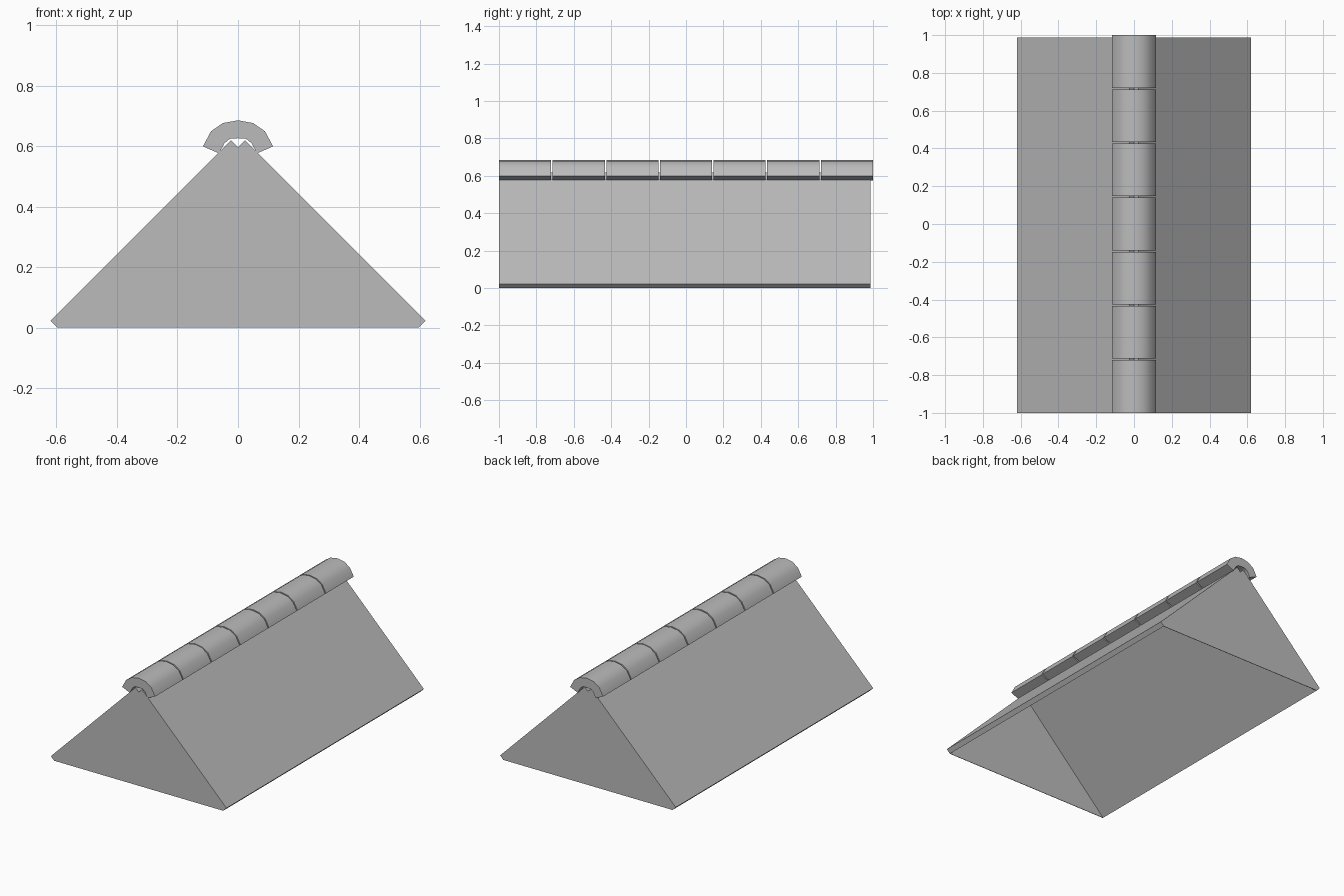
import bpy, math

default = bpy.data.objects.get("Cube")
if default:
    bpy.data.objects.remove(default, do_unlink=True)

grey = bpy.data.materials.new("plain_grey")
grey.use_nodes = True
colour = (0.5, 0.5, 0.5, 1)
grey.diffuse_color = colour
grey.node_tree.nodes["Principled BSDF"].inputs["Base Color"].default_value = colour

FRONT, BACK = -1.0, 0.987


def make(name, verts, faces):
    mesh = bpy.data.meshes.new(name)
    mesh.from_pydata(verts, [], faces)
    mesh.materials.append(grey)
    obj = bpy.data.objects.new(name, mesh)
    bpy.context.collection.objects.link(obj)
    return obj


def extrude(name, profile, y0, y1):
    """Prism along y from a profile listed counter-clockwise seen from the front."""
    n = len(profile)
    verts = [(x, y, z) for y in (y0, y1) for x, z in profile]
    faces = [tuple(range(n)), tuple(reversed(range(n, 2 * n)))]
    faces += [(i, i + n, (i + 1) % n + n, (i + 1) % n) for i in range(n)]
    return make(name, verts, faces)


# Roof slabs: square-ended boards at 45 degrees meeting at their inner edge
rise, t = 0.596, 0.023
slab = [(0, rise), (rise, 0), (rise + t, t), (t, rise + t)]
extrude("roof_slab_left", slab, FRONT, BACK)
extrude("roof_slab_right", [(-x, z) for x, z in reversed(slab)], FRONT, BACK)

# Thin gable walls closing both ends; the underside stays open
gable = [(-rise, 0), (rise, 0), (0, rise)]
extrude("gable_front", gable, FRONT, FRONT + 0.003)
extrude("gable_back", gable, BACK - 0.003, BACK)

# Ridge tiles: a row of thick arched caps with narrow gaps
outer_half = [(0.116, 0.599), (0.089, 0.649), (0.05, 0.676)]
inner_half = [(0.063, 0.576), (0.045, 0.609), (0.027, 0.624)]


def arch(half, top):
    return half + [(0, top)] + [(-x, z) for x, z in reversed(half)]


profile = arch(outer_half, 0.685) + arch(inner_half, 0.626)[::-1]
count, gap = 7, 0.008
length = (2 - gap * (count - 1)) / count
for i in range(count):
    y = -1 + i * (length + gap)
    tile = extrude(f"ridge_tile_{i + 1}", profile, y, y + length)
    bpy.ops.object.select_all(action="DESELECT")
    tile.select_set(True)
    bpy.context.view_layer.objects.active = tile
    bpy.ops.object.shade_smooth_by_angle(angle=math.radians(40))
